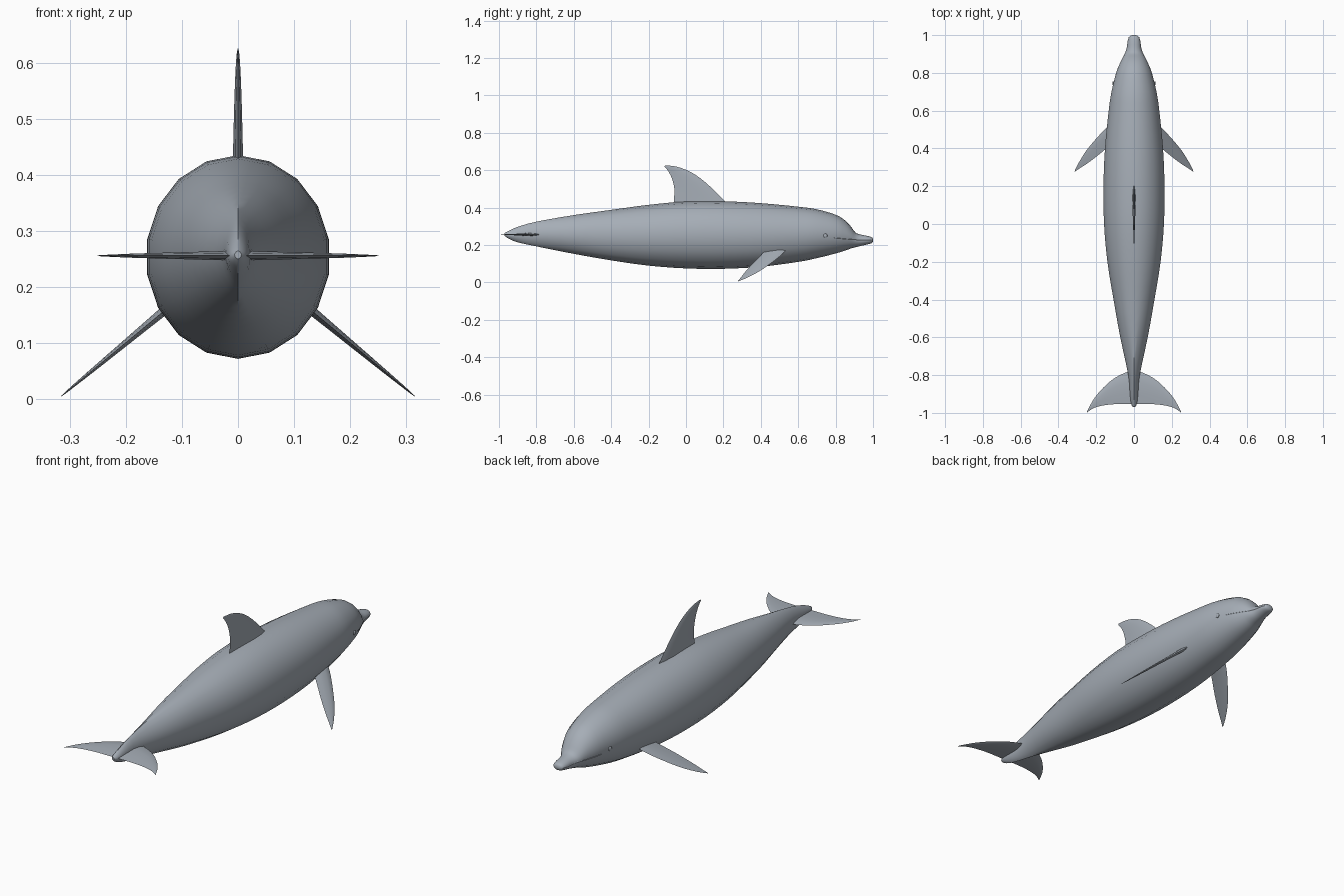
import bpy
import bmesh
import math
from mathutils import Vector

cube = bpy.data.objects.get("Cube")
if cube:
    bpy.data.objects.remove(cube, do_unlink=True)

# One flat colour for the whole animal
skin = bpy.data.materials.new("blue_grey_skin")
skin.use_nodes = True
colour = (0.38, 0.42, 0.47, 1.0)
skin.diffuse_color = colour
skin.node_tree.nodes["Principled BSDF"].inputs["Base Color"].default_value = colour


def finish(obj, angle=40):
    """Apply the skin and smooth shading with sharp edges kept."""
    obj.data.materials.append(skin)
    bpy.ops.object.select_all(action="DESELECT")
    obj.select_set(True)
    bpy.context.view_layer.objects.active = obj
    bpy.ops.object.shade_smooth_by_angle(angle=math.radians(angle))
    return obj


def loft(name, rings, angle=40):
    """Skin a list of closed rings and cap both ends."""
    bm = bmesh.new()
    loops = [[bm.verts.new(p) for p in ring] for ring in rings]
    for a, b in zip(loops, loops[1:]):
        for i in range(len(a)):
            j = (i + 1) % len(a)
            bm.faces.new((a[i], a[j], b[j], b[i]))
    bm.faces.new(loops[0])
    bm.faces.new(loops[-1])
    bmesh.ops.recalc_face_normals(bm, faces=bm.faces)
    mesh = bpy.data.meshes.new(name)
    bm.to_mesh(mesh)
    bm.free()
    obj = bpy.data.objects.new(name, mesh)
    bpy.context.collection.objects.link(obj)
    return finish(obj, angle)


def smooth_path(points, steps):
    """Pass a Catmull-Rom spline through points of any dimension."""
    out = []
    last = len(points) - 1
    for i in range(last):
        p0, p1 = points[max(i - 1, 0)], points[i]
        p2, p3 = points[i + 1], points[min(i + 2, last)]
        for k in range(steps):
            t = k / steps
            out.append(tuple(
                b + t * ((c - a) + t * ((2 * a - 5 * b + 4 * c - d)
                                        + t * (3 * (b - c) + d - a))) / 2
                for a, b, c, d in zip(p0, p1, p2, p3)))
    out.append(tuple(points[-1]))
    return out


# Body profile from tail to beak: y, half width, top, bottom
profile = smooth_path([
    (-0.97, 0.006, 0.265, 0.25), (-0.95, 0.016, 0.275, 0.235),
    (-0.9, 0.022, 0.297, 0.215), (-0.8, 0.031, 0.325, 0.193),
    (-0.6, 0.074, 0.36, 0.153), (-0.4, 0.11, 0.388, 0.118),
    (-0.2, 0.143, 0.415, 0.09), (0, 0.161, 0.433, 0.075),
    (0.2, 0.164, 0.434, 0.073), (0.4, 0.156, 0.424, 0.084),
    (0.6, 0.136, 0.405, 0.11), (0.7, 0.121, 0.391, 0.13),
    (0.8, 0.096, 0.362, 0.155), (0.85, 0.076, 0.332, 0.17),
    (0.88, 0.061, 0.301, 0.181), (0.905, 0.047, 0.268, 0.188),
    (0.93, 0.038, 0.257, 0.194), (0.96, 0.034, 0.251, 0.201),
    (0.985, 0.029, 0.245, 0.207), (0.996, 0.02, 0.239, 0.213),
    (1.0, 0.006, 0.23, 0.222)], 3)


def body_ring(y, half, top, bottom, sides=18):
    # The tail stalk is pinched to a keel above and below
    keel = 0.6 * min(max((-0.5 - y) / 0.25, 0), 1)
    ring = []
    for i in range(sides):
        a = math.tau * i / sides
        s = math.sin(a)
        x = half * s * abs(s) ** keel
        ring.append((x, y, (top + bottom) / 2 + (top - bottom) / 2 * math.cos(a)))
    return ring


loft("body", [body_ring(*p) for p in profile], 45)


def body_side(y, z):
    """Half width of the body at a given place."""
    for a, b in zip(profile, profile[1:]):
        if a[0] <= y <= b[0]:
            t = (y - a[0]) / (b[0] - a[0])
            _, half, top, bottom = (p + t * (q - p) for p, q in zip(a, b))
            rise = (2 * z - top - bottom) / (top - bottom)
            return half * math.sqrt(max(1 - rise * rise, 0))
    return 0


def fin(name, front, back, thickness, normal):
    """Loft lens sections between a leading and a trailing edge."""
    rings = []
    n = Vector(normal).normalized()
    front, back = smooth_path(front, 3), smooth_path(back, 3)
    for i, (f, b) in enumerate(zip(front, back)):
        f, b = Vector(f), Vector(b)
        thick = thickness * (1 - 0.93 * i / (len(front) - 1))
        upper = [f.lerp(b, t) + n * thick * h
                 for t, h in ((0.12, 0.6), (0.35, 1), (0.7, 0.6))]
        lower = [f.lerp(b, t) - n * thick * h
                 for t, h in ((0.7, 0.6), (0.35, 1), (0.12, 0.6))]
        rings.append([f, *upper, b, *lower])
    return loft(name, rings)


# Dorsal fin, given as y and z on the centre plane
front_edge = [(0.24, 0.4), (0.205, 0.438), (0.11, 0.53), (0.03, 0.588),
              (-0.05, 0.619), (-0.112, 0.626)]
back_edge = [(-0.068, 0.4), (-0.065, 0.438), (-0.062, 0.5), (-0.075, 0.555),
             (-0.095, 0.595), (-0.115, 0.619)]
fin("dorsal_fin", [(0, y, z) for y, z in front_edge],
    [(0, y, z) for y, z in back_edge], 0.011, (1, 0, 0))


def flipper_point(side, x, y):
    return (side * x, y, 0.155 - 0.83 * (x - 0.135))


for side, label in ((1, "left"), (-1, "right")):
    # Flippers slope down and back from the chest
    front_edge = [(0.115, 0.535), (0.15, 0.505), (0.2, 0.452),
                  (0.25, 0.392), (0.29, 0.329), (0.315, 0.279)]
    back_edge = [(0.115, 0.425), (0.15, 0.397), (0.2, 0.356),
                 (0.25, 0.319), (0.29, 0.293), (0.314, 0.277)]
    fin(label + "_flipper", [flipper_point(side, *p) for p in front_edge],
        [flipper_point(side, *p) for p in back_edge], 0.009, (side * 0.83, 0, 1))

    # Tail flukes lie flat
    front_edge = [(0, -0.77), (0.06, -0.793), (0.12, -0.828),
                  (0.18, -0.885), (0.22, -0.938), (0.25, -0.995)]
    back_edge = [(0, -0.953), (0.06, -0.953), (0.12, -0.955),
                 (0.18, -0.964), (0.22, -0.978), (0.249, -0.998)]
    fin(label + "_fluke", [(side * x, y, 0.256) for x, y in front_edge],
        [(side * x, y, 0.256) for x, y in back_edge], 0.009, (0, 0, 1))

    # Small eye set into the head
    y, z = 0.745, 0.25
    bpy.ops.mesh.primitive_uv_sphere_add(
        segments=12, ring_count=8, radius=0.011,
        location=(side * (body_side(y, z) - 0.001), y, z))
    eye = bpy.context.object
    eye.name = label + "_eye"
    eye.scale.x = 0.5
    finish(eye)

    # Raised lip line along the beak
    lips = []
    for i in range(13):
        t = i / 12
        y, z = 0.79 + 0.2 * t, 0.238 - 0.012 * math.sin(math.pi * t / 2)
        lips.append((side * (body_side(y, z) - 0.001), y, z))
    lip_rings = [[(x, y + 0, z + 0.003), (x + side * 0.002, y, z),
                  (x, y, z - 0.003), (x - side * 0.004, y, z)]
                 for x, y, z in lips]
    loft(label + "_lip", lip_rings)
